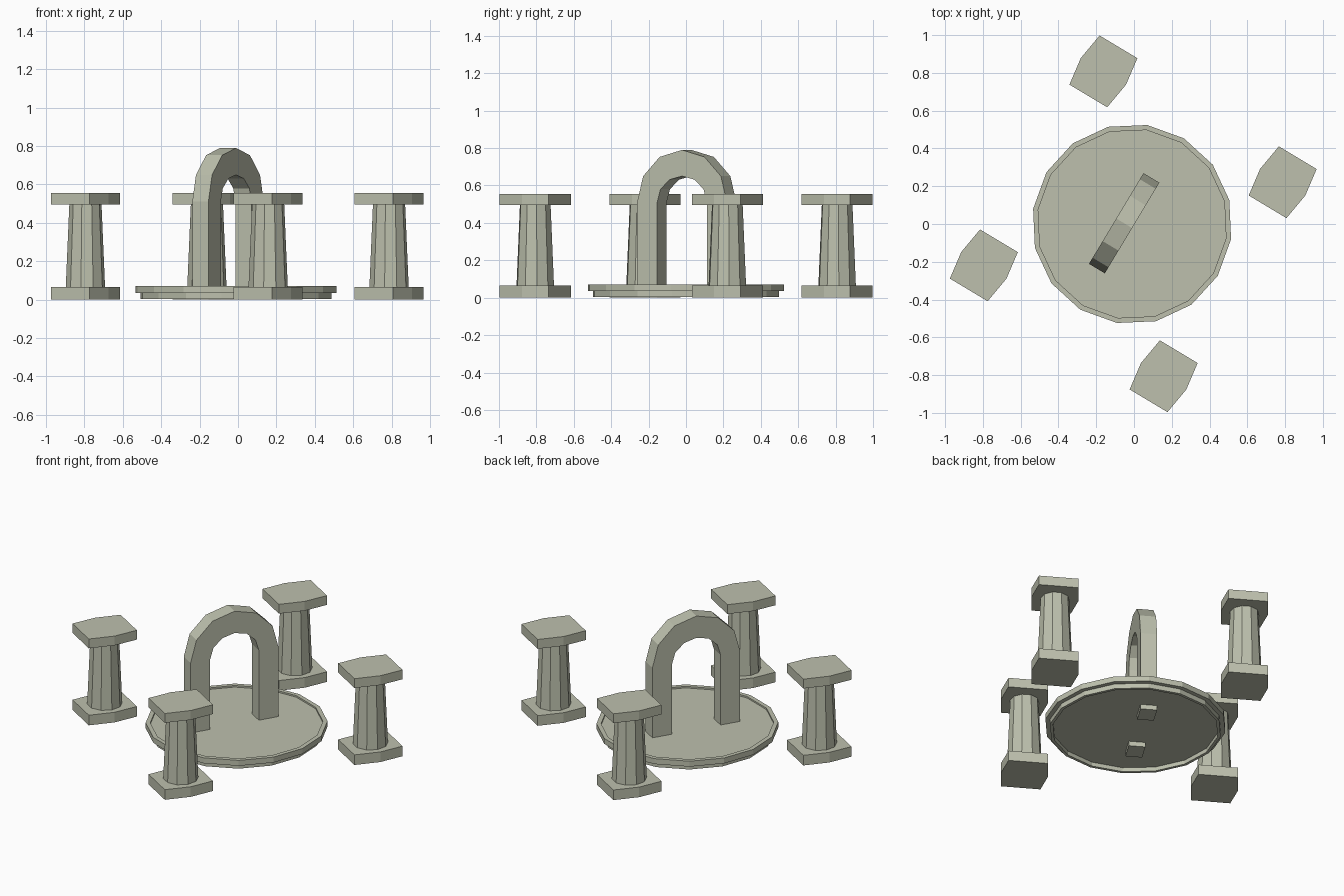
import bpy, bmesh, math
from mathutils import Vector, Matrix

cube = bpy.data.objects.get("Cube")
if cube:
    bpy.data.objects.remove(cube, do_unlink=True)

# One pale stone colour for everything
stone = bpy.data.materials.new("pale_stone")
stone.use_nodes = True
colour = (0.51, 0.53, 0.42, 1)
stone.diffuse_color = colour
stone.node_tree.nodes["Principled BSDF"].inputs["Base Color"].default_value = colour


def finish(bm, name):
    bmesh.ops.recalc_face_normals(bm, faces=bm.faces[:])
    mesh = bpy.data.meshes.new(name)
    bm.to_mesh(mesh)
    bm.free()
    mesh.materials.append(stone)
    obj = bpy.data.objects.new(name, mesh)
    bpy.context.collection.objects.link(obj)
    return obj


def extrude(name, outline, vector, matrix=Matrix()):
    """Solid prism from a closed outline of 3D points."""
    bm = bmesh.new()
    face = bm.faces.new([bm.verts.new(p) for p in outline])
    result = bmesh.ops.extrude_face_region(bm, geom=[face], use_keep_orig=True)
    moved = [g for g in result["geom"] if isinstance(g, bmesh.types.BMVert)]
    bmesh.ops.translate(bm, verts=moved, vec=vector)
    bm.transform(matrix)
    return finish(bm, name)


def lathe(name, profile, sides, phase, centre):
    """Faceted solid of revolution from (radius, z) pairs; ends are capped."""
    bm = bmesh.new()
    rings = []
    for r, z in profile:
        rings.append([bm.verts.new((centre[0] + r * math.cos(phase + math.tau * i / sides),
                                    centre[1] + r * math.sin(phase + math.tau * i / sides), z))
                      for i in range(sides)])
    for a, b in zip(rings, rings[1:]):
        for i in range(sides):
            j = (i + 1) % sides
            bm.faces.new((a[i], a[j], b[j], b[i]))
    bm.faces.new(rings[0])
    bm.faces.new(rings[-1])
    return finish(bm, name)


# Round platform: floor, overhanging rim and a foot hoop
platform = [(0.485, 0.03), (0.485, 0.004), (0.503, 0.004), (0.503, 0.035),
            (0.53, 0.035), (0.53, 0.07), (0.503, 0.07), (0.503, 0.06)]
lathe("platform", platform, 16, math.radians(13.8), (-0.01, 0))

# Arch: straight legs joined by a faceted half ring
spring, steps = 0.51, 6


def half_ring(rx, rz):
    angles = [math.pi * i / steps for i in range(steps + 1)]
    return [(rx * math.cos(a), spring + rz * math.sin(a)) for a in angles]


outer = [(0.28, 0)] + half_ring(0.28, 0.28) + [(-0.28, 0)]
inner = [(0.155, 0)] + half_ring(0.155, 0.14) + [(-0.155, 0)]
thick = 0.098
arch_outline = [Vector((x, -thick / 2, z)) for x, z in outer + inner[::-1]]
place = Matrix.Translation((-0.052, 0.004, 0)) @ Matrix.Rotation(math.radians(59), 4, "Z")
extrude("arch", arch_outline, (0, thick, 0), place)

# Four pillars, each a tapered shaft between two six-sided slabs
half_slab = [(-0.02, 0.19), (0.18, 0.07), (0.12, -0.07)]
slab = half_slab + [(-x, -y) for x, y in half_slab]
pillars = {"back": (-0.162, 0.808), "left": (0.787, 0.221),
           "right": (-0.795, -0.219), "front": (0.157, -0.806)}
for side, (cx, cy) in pillars.items():
    for part, z, height in (("base", 0, 0.065), ("cap", 0.495, 0.06)):
        outline = [(cx + x, cy + y, z) for x, y in slab]
        extrude(f"{side}_pillar_{part}", outline, (0, 0, height))
    lathe(f"{side}_pillar_shaft", [(0.103, 0.06), (0.084, 0.5)], 10, math.radians(5), (cx, cy))
